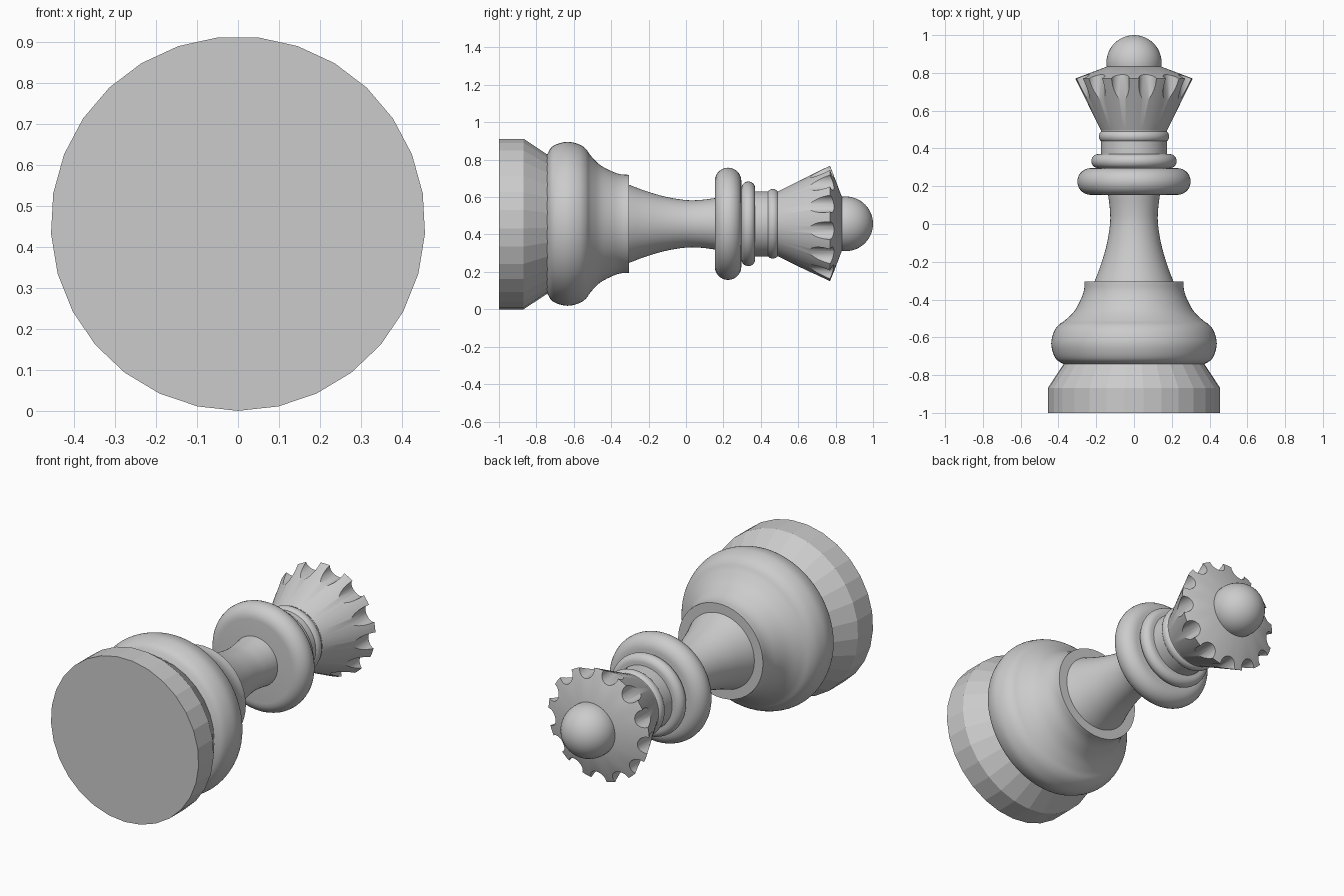
import bpy, bmesh, math
from mathutils import Matrix, Vector

cube = bpy.data.objects.get("Cube")
if cube:
    bpy.data.objects.remove(cube)

AXIS_Z = 0.457  # height of the lying piece's turning axis

grey = bpy.data.materials.new("plain grey")
grey.diffuse_color = (0.6, 0.6, 0.6, 1)
grey.use_nodes = True
grey.node_tree.nodes["Principled BSDF"].inputs["Base Color"].default_value = (0.6, 0.6, 0.6, 1)


def make_object(name, bm):
    mesh = bpy.data.meshes.new(name)
    bm.to_mesh(mesh)
    bm.free()
    obj = bpy.data.objects.new(name, mesh)
    bpy.context.collection.objects.link(obj)
    mesh.materials.append(grey)
    return obj


def smooth(obj, angle=35):
    bpy.ops.object.select_all(action="DESELECT")
    obj.select_set(True)
    bpy.context.view_layer.objects.active = obj
    bpy.ops.object.shade_smooth_by_angle(angle=math.radians(angle))


def curve(points, steps=5):
    """Smooth line through (radius, y) points."""
    pts = [Vector(p) for p in points]
    pts = [2 * pts[0] - pts[1]] + pts + [2 * pts[-1] - pts[-2]]
    out = []
    for a, b, c, d in zip(pts, pts[1:], pts[2:], pts[3:]):
        for i in range(steps):
            t = i / steps
            out.append(0.5 * (2 * b + (c - a) * t + (2 * a - 5 * b + 4 * c - d) * t * t
                              + (3 * b - a - 3 * c + d) * t ** 3))
    return out + [pts[-2]]


def arc(radius, y, size_r, size_y, start=-90, end=90, steps=14):
    """Elliptical arc bulging outward in the (radius, y) profile."""
    angles = [math.radians(start + (end - start) * i / steps) for i in range(steps + 1)]
    return [(radius + size_r * math.cos(a), y + size_y * math.sin(a)) for a in angles]


def lathe(name, profile, sides=64):
    """Turn a profile around the y axis and close both ends."""
    profile = [(0, profile[0][1]), *profile, (0, profile[-1][1])]
    bm = bmesh.new()
    verts = [bm.verts.new((0, y, AXIS_Z - r)) for r, y in profile]
    edges = [bm.edges.new(pair) for pair in zip(verts, verts[1:])]
    bmesh.ops.spin(bm, geom=verts + edges, cent=(0, 0, AXIS_Z), axis=(0, 1, 0),
                   angle=math.tau, steps=sides)
    bmesh.ops.remove_doubles(bm, verts=bm.verts, dist=1e-5)
    bmesh.ops.recalc_face_normals(bm, faces=bm.faces)
    return make_object(name, bm)


# Faceted foot
lathe("base", [(0.457, -1), (0.457, -0.868), (0.372, -0.74)], sides=29)

# Rounded body flowing up into a straight rim
body = curve([(0.372, -0.742), (0.41, -0.718), (0.431, -0.675), (0.438, -0.625),
              (0.424, -0.57), (0.4, -0.535), (0.363, -0.508), (0.315, -0.46),
              (0.28, -0.395), (0.265, -0.35), (0.262, -0.305)])
smooth(lathe("body", body))

# Waisted stem
stem = curve([(0.21, -0.307), (0.177, -0.22), (0.145, -0.11), (0.127, 0), (0.128, 0.08), (0.138, 0.16)])
smooth(lathe("stem", stem))

# Neck and its three rounded collars
smooth(lathe("neck", [(0.174, 0.33), (0.174, 0.5)]))
for name, radius, y, half in (("wide_collar", 0.3, 0.225, 0.071),
                              ("middle_collar", 0.226, 0.333, 0.037),
                              ("upper_collar", 0.186, 0.464, 0.033)):
    smooth(lathe(name, arc(radius - half, y, half, half)))

# Flared crown with notches bitten out of the rim
crown = lathe("crown", [(0.175, 0.495), (0.311, 0.77), (0.145, 0.833)], sides=78)
NOTCHES = 13
bm = bmesh.new()
for i in range(NOTCHES):
    place = (Matrix.Translation((0, 0.75, AXIS_Z))
             @ Matrix.Rotation(math.tau * i / NOTCHES, 4, "Y")
             @ Matrix.Translation((0, 0, -0.302))
             @ Matrix.Rotation(math.pi / 2, 4, "X"))
    bmesh.ops.create_cone(bm, cap_ends=True, segments=24, radius1=0.047, radius2=0.047,
                          depth=0.5, matrix=place)
cutter = make_object("notch_cutter", bm)
cutter.hide_render = True
cut = crown.modifiers.new("notches", "BOOLEAN")
cut.operation = "DIFFERENCE"
cut.solver = "EXACT"
cut.object = cutter
bpy.context.view_layer.objects.active = crown
bpy.ops.object.modifier_apply(modifier=cut.name)
bpy.data.objects.remove(cutter)
smooth(crown)

# Ball on top
smooth(lathe("top_ball", arc(0, 0.854, 0.146, 0.146, steps=24), sides=48))
